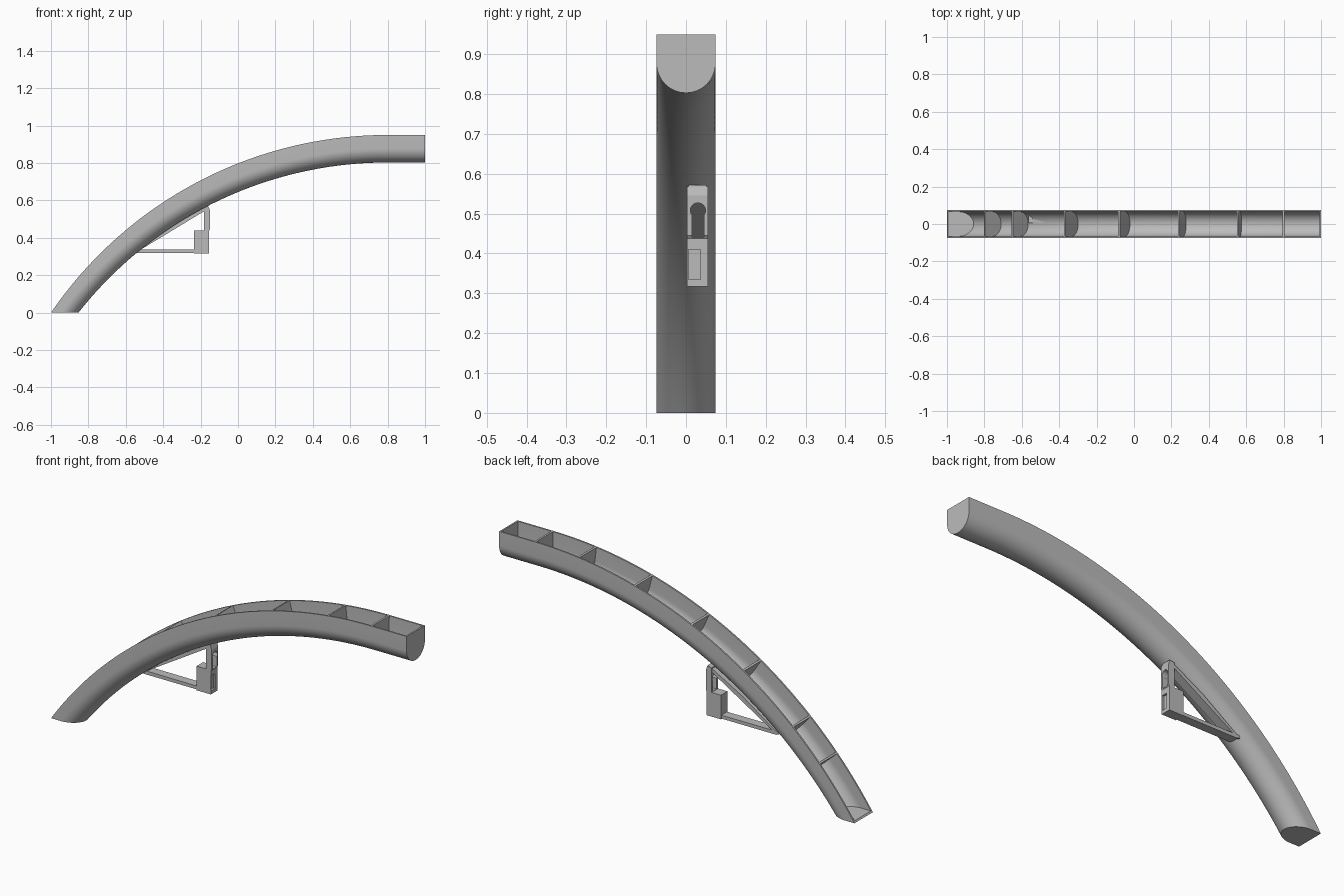
import bpy, bmesh
from math import sin, cos, pi, radians, sqrt
from mathutils import Vector

old = bpy.data.objects.get("Cube")
if old:
    bpy.data.objects.remove(old, do_unlink=True)

HALF, WALL = 0.074, 0.008            # trough half width, wall thickness
BEND_X, TOP_Z, R_TOP, R_LOW, SHIFT = 0.8, 0.95, 2.18, 2.103, 0.07

grey = bpy.data.materials.new("plain grey")
grey.use_nodes = True
COLOR = (0.5, 0.5, 0.5, 1)
grey.diffuse_color = COLOR
grey.node_tree.nodes["Principled BSDF"].inputs["Base Color"].default_value = COLOR


def finish(name, bm, smooth=False):
    bmesh.ops.recalc_face_normals(bm, faces=bm.faces)
    mesh = bpy.data.meshes.new(name)
    bm.to_mesh(mesh)
    bm.free()
    obj = bpy.data.objects.new(name, mesh)
    bpy.context.collection.objects.link(obj)
    mesh.materials.append(grey)
    if smooth:
        bpy.ops.object.select_all(action='DESELECT')
        obj.select_set(True)
        bpy.context.view_layer.objects.active = obj
        bpy.ops.object.shade_smooth_by_angle(angle=radians(30))
    return obj


def station(deg, dx=0.0):
    """Top point, inward direction and depth of the trough at a bend angle."""
    a = radians(deg)
    out = Vector((-sin(a), 0, cos(a)))
    top = Vector((BEND_X + dx, 0, TOP_Z - R_TOP)) + out * R_TOP
    low = -SHIFT * cos(a) + sqrt(R_LOW ** 2 - (SHIFT * sin(a)) ** 2)
    return top, -out, R_TOP - low


def u_shape(depth, inset, n=24):
    """U profile as (y, distance below the rim) pairs."""
    w, centre = HALF - inset, depth - HALF
    arc = [(w * cos(pi * i / n), centre + w * sin(pi * i / n)) for i in range(n + 1)]
    return [(w, 0)] + arc + [(-w, 0)]


def loft(name, stations, profile, smooth=False, cuts=()):
    bm = bmesh.new()
    rings = []
    for top, down, depth in stations:
        rings.append([bm.verts.new(top + down * s + Vector((0, y, 0)))
                      for y, s in profile(depth)])
    n = len(rings[0])
    for a, b in zip(rings, rings[1:]):
        for i in range(n):
            bm.faces.new((a[i], a[(i + 1) % n], b[(i + 1) % n], b[i]))
    bm.faces.new(rings[0])
    bm.faces.new(rings[-1])
    # horizontal cuts: keep what lies on the positive side of each
    for z, side in cuts:
        geom = bm.verts[:] + bm.edges[:] + bm.faces[:]
        bmesh.ops.bisect_plane(bm, geom=geom, plane_co=(0, 0, z),
                               plane_no=(0, 0, side), clear_inner=True)
        rim = [e for e in bm.edges if e.is_boundary]
        bmesh.ops.holes_fill(bm, edges=rim, sides=0)
    return finish(name, bm, smooth)


def shell(depth):
    return u_shape(depth, 0) + u_shape(depth, WALL)[::-1]


def plug(depth):
    return u_shape(depth, WALL / 2)


# curved open trough, cut level with the ground
bend = [station(i * 1.25) for i in range(50)]
loft("trough", [station(0, 0.2)] + bend, shell, True, [(0, 1)])

# closed ends
loft("upper_end_cap", [station(0, 0.2), station(0, 0.2 - WALL)],
     lambda d: u_shape(d, 0))
loft("lower_end_cap", [station(40 + i * 1.25) for i in range(18)],
     lambda d: u_shape(d, 0.001), False, [(0, 1), (WALL, -1)])

# cross walls inside the trough
for i, deg in enumerate((0, 6.45, 14.9, 23.8, 32.5, 41.7, 47.2)):
    loft(f"divider_{i + 1}", [station(deg - 0.13), station(deg + 0.13)], plug)


def prism(name, outline, y0, y1):
    """Side outline in x, z extruded across y."""
    bm = bmesh.new()
    face = bm.faces.new([bm.verts.new((x, y0, z)) for x, z in outline])
    moved = bmesh.ops.extrude_face_region(bm, geom=[face])["geom"]
    bmesh.ops.translate(bm, vec=(0, y1 - y0, 0),
                        verts=[v for v in moved if isinstance(v, bmesh.types.BMVert)])
    return finish(name, bm)


def block(name, x0, x1, y0, y1, z0, z1):
    return prism(name, [(x0, z0), (x1, z0), (x1, z1), (x0, z1)], y0, y1)


def cut(obj, cutter):
    mod = obj.modifiers.new("cut", 'BOOLEAN')
    mod.operation, mod.solver, mod.object = 'DIFFERENCE', 'EXACT', cutter
    cutter.hide_render = True
    cutter.hide_set(True)
    cutter.display_type = 'WIRE'


# triangular bracket under the trough
Y0, Y1 = 0.003, 0.055
prism("bracket_lower_bar", [(-0.565, 0.338), (-0.545, 0.32), (-0.2, 0.32), (-0.2, 0.337)],
      Y0 + 0.003, Y1 - 0.003)
prism("bracket_diagonal", [(-0.56, 0.325), (-0.54, 0.325), (-0.16, 0.555),
                           (-0.16, 0.572), (-0.35, 0.468)], Y0 + 0.003, Y1 - 0.003)

# latch box with a shallow recessed panel
box = block("bracket_box", -0.235, -0.155, Y0, Y1, 0.317, 0.44)
cut(box, block("panel_cutter", -0.165, -0.14, 0.006, 0.037, 0.335, 0.41))

# upright plate with a keyhole opening
upright = prism("bracket_upright", [(-0.183, 0.435), (-0.157, 0.435), (-0.15, 0.445),
                                    (-0.15, 0.545), (-0.158, 0.568), (-0.183, 0.565)], Y0, Y1)
cut(upright, block("slot_cutter", -0.2, -0.14, 0.015, 0.045, 0.442, 0.505))
bm = bmesh.new()
bmesh.ops.create_cone(bm, cap_ends=True, segments=24, radius1=0.019, radius2=0.019, depth=0.08)
for v in bm.verts:
    v.co = Vector((v.co.z - 0.17, v.co.x + 0.03, v.co.y + 0.508))
cut(upright, finish("round_cutter", bm))
